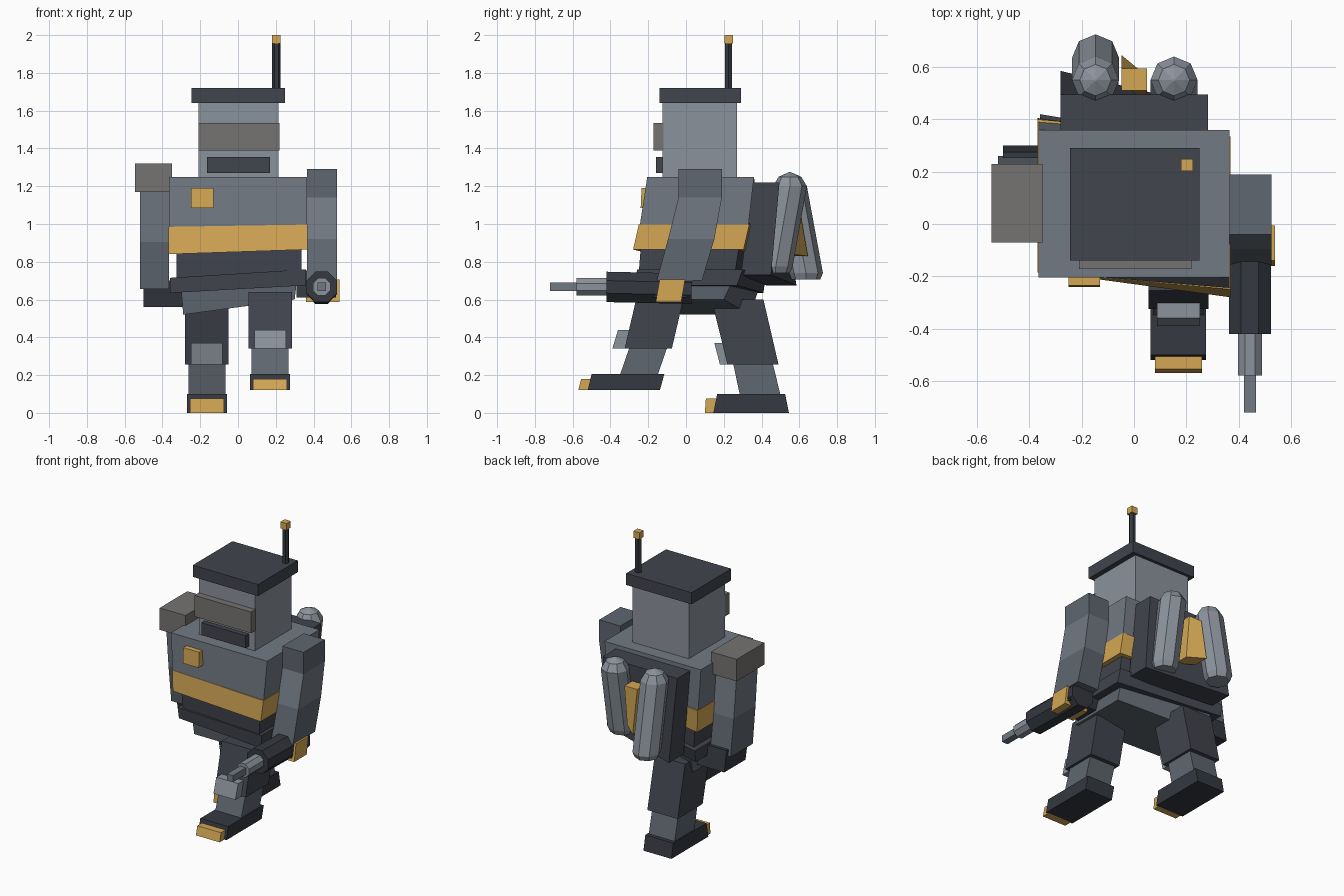
import bpy, math
from mathutils import Vector


def mat(name, rgb):
    m = bpy.data.materials.new(name)
    m.diffuse_color = (*rgb, 1)
    return m


LIGHT = mat("light_steel", (0.26, 0.29, 0.33))
MID = mat("steel", (0.17, 0.195, 0.23))
DULL = mat("mid_steel", (0.115, 0.135, 0.16))
DARK = mat("dark_steel", (0.052, 0.058, 0.075))
BLACK = mat("gunmetal", (0.035, 0.04, 0.05))
GOLD = mat("gold", (0.66, 0.39, 0.09))
GREY = mat("warm_grey", (0.18, 0.175, 0.17))


def make(name, verts, faces, m):
    me = bpy.data.meshes.new(name)
    me.from_pydata(verts, [], faces)
    me.materials.append(m)
    ob = bpy.data.objects.new(name, me)
    bpy.context.collection.objects.link(ob)
    return ob


def block(name, m, x, bot, top, twist=(0, 0), tilt=(0, 0), inset=0):
    """Sheared box: bot/top = (y0, y1, z); twist/tilt move the -x side in y/z (bottom, top)."""
    v = []
    for i, (y0, y1, z) in enumerate((bot, top)):
        g = inset if i == 0 else 0
        xa, xb = x[0] + g, x[1] - g
        v += [(xa, y0 + twist[i], z + tilt[i]), (xb, y0, z),
              (xb, y1, z), (xa, y1 + twist[i], z + tilt[i])]
    f = [(3, 2, 1, 0), (4, 5, 6, 7)] + [(i, (i + 1) % 4, 4 + (i + 1) % 4, 4 + i) for i in range(4)]
    return make(name, v, f, m)


def tube(name, m, rings, along, n=8, phase=0.0):
    """Faceted tube through rings (x, y, z, radius), cut square to 'y' or 'z'."""
    v = []
    for x, y, z, r in rings:
        for k in range(n):
            a = 2 * math.pi * (k + phase) / n
            c, s = r * math.cos(a), r * math.sin(a)
            v.append((x + c, y, z + s) if along == "y" else (x + c, y + s, z))
    f = []
    for i in range(len(rings) - 1):
        for k in range(n):
            a, b = i * n + k, i * n + (k + 1) % n
            f.append((a, b, b + n, a + n))
    last = (len(rings) - 1) * n
    f += [tuple(reversed(range(n))), tuple(range(last, last + n))]
    return make(name, v, f, m)


# Head
block("head", LIGHT, (-0.21, 0.215), (-0.125, 0.27, 1.25), (-0.125, 0.27, 1.64))
block("head_roof", DARK, (-0.245, 0.25), (-0.14, 0.29, 1.64), (-0.14, 0.29, 1.72))
block("visor", GREY, (-0.21, 0.22), (-0.172, -0.12, 1.39), (-0.172, -0.12, 1.535))
block("mouth_slot", DARK, (-0.165, 0.17), (-0.16, -0.12, 1.27), (-0.16, -0.12, 1.355))
tube("antenna", BLACK, [(0.203, 0.225, 1.72, 0.022), (0.203, 0.225, 1.96, 0.022)], "z", 6)
block("antenna_tip", GOLD, (0.18, 0.226), (0.203, 0.248, 1.955), (0.203, 0.248, 2.0))

# Torso, twisting and leaning towards the hips
block("chest", MID, (-0.365, 0.365), (-0.245, 0.33, 0.99), (-0.205, 0.36, 1.25), (0.06, 0), (-0.01, 0))
block("chest_badge", GOLD, (-0.25, -0.13), (-0.24, -0.19, 1.085), (-0.235, -0.18, 1.19))
block("waist_band", GOLD, (-0.368, 0.368), (-0.28, 0.305, 0.865), (-0.25, 0.335, 0.997), (0.10, 0.065), (-0.025, -0.012))
block("belly", DARK, (-0.325, 0.335), (-0.25, 0.26, 0.745), (-0.24, 0.28, 0.87), (0.12, 0.09), (-0.045, -0.025))
block("belt", DARK, (-0.36, 0.36), (-0.265, 0.27, 0.675), (-0.26, 0.30, 0.76), (0.14, 0.12), (-0.04, -0.045))
block("pelvis", DULL, (-0.30, 0.31), (-0.20, 0.20, 0.60), (-0.21, 0.24, 0.685), (0.14, 0.14), (-0.08, -0.045), 0.01)

# Backpack and tanks
block("backpack", DARK, (-0.28, 0.283), (0.29, 0.45, 0.73), (0.355, 0.495, 1.22), (0.135, 0), (-0.055, 0))
for side, x, yb, zb in (("right", 0.153, 0.475, 0.74), ("left", -0.147, 0.635, 0.705)):
    tube(side + "_tank", LIGHT, [(x, yb, zb, 0.075), (x, yb, zb + 0.035, 0.09), (x, 0.55, 1.20, 0.09),
                                 (x, 0.55, 1.25, 0.06), (x, 0.55, 1.275, 0.004)], "z")
block("tank_clamp", GOLD, (-0.047, 0.05), (0.46, 0.565, 0.84), (0.51, 0.595, 1.12), (0.08, 0), (-0.01, 0))

# Right arm and gun
ax = (0.365, 0.525)
block("right_shoulder", DULL, ax, (-0.04, 0.19, 1.14), (-0.04, 0.19, 1.29))
block("right_upper_arm", MID, ax, (-0.095, 0.15, 0.92), (-0.04, 0.19, 1.14))
block("right_forearm", DULL, ax, (-0.155, 0.085, 0.70), (-0.095, 0.15, 0.92))
block("right_hand", BLACK, (0.31, 0.52), (-0.17, 0.0, 0.61), (-0.14, 0.06, 0.755))
gx, gz = 0.443, 0.667
tube("gun_body", BLACK, [(gx, 0.03, gz - 0.01, 0.087), (gx, -0.42, gz, 0.087)], "y", 8, 0.5)
tube("gun_barrel", LIGHT, [(gx, -0.40, gz, 0.05), (gx, -0.58, gz, 0.05)], "y", 8, 0.5)
tube("gun_muzzle", MID, [(gx, -0.57, gz, 0.032), (gx, -0.72, gz, 0.032)], "y", 4, 0.5)
block("gun_band", GOLD, (0.36, 0.538), (-0.16, -0.025, 0.588), (-0.14, -0.005, 0.705))

# Left arm
ax = (-0.52, -0.365)
block("left_shoulder_pad", GREY, (-0.545, -0.35), (-0.07, 0.23, 1.17), (-0.07, 0.23, 1.32))
block("left_upper_arm", MID, ax, (-0.01, 0.225, 0.905), (-0.035, 0.195, 1.18))
block("left_forearm", DULL, ax, (0.02, 0.26, 0.655), (-0.01, 0.225, 0.905))
block("left_hand", BLACK, (-0.50, -0.29), (0.07, 0.30, 0.56), (0.04, 0.275, 0.70))

# Legs: right one lifted forwards, left one planted behind
legs = {
    "right": (0.17, [(-0.325, -0.075, 0.34), (-0.255, -0.005, 0.64)], [(-0.35, -0.15, 0.20), (-0.30, -0.10, 0.345)],
              [(-0.52, -0.138, 0.12), (-0.50, -0.115, 0.205)], [(-0.57, -0.515, 0.12), (-0.555, -0.50, 0.18)],
              [(-0.39, -0.32, 0.34), (-0.36, -0.295, 0.44)]),
    "left": (-0.165, [(0.22, 0.49, 0.255), (0.135, 0.41, 0.60)], [(0.285, 0.50, 0.095), (0.25, 0.46, 0.26)],
             [(0.145, 0.545, 0.0), (0.165, 0.525, 0.10)], [(0.10, 0.155, 0.0), (0.105, 0.16, 0.075)],
             [(0.18, 0.225, 0.255), (0.15, 0.205, 0.37)]),
}
pieces = (("thigh", DARK, 0.115), ("shin", DULL, 0.098), ("foot", BLACK, 0.106),
          ("toe_cap", GOLD, 0.09), ("knee_plate", LIGHT, 0.083))
for side, (cx, *spans) in legs.items():
    for (part, m, w), (bot, top) in zip(pieces, spans):
        block(f"{side}_{part}", m, (cx - w, cx + w), bot, top)
